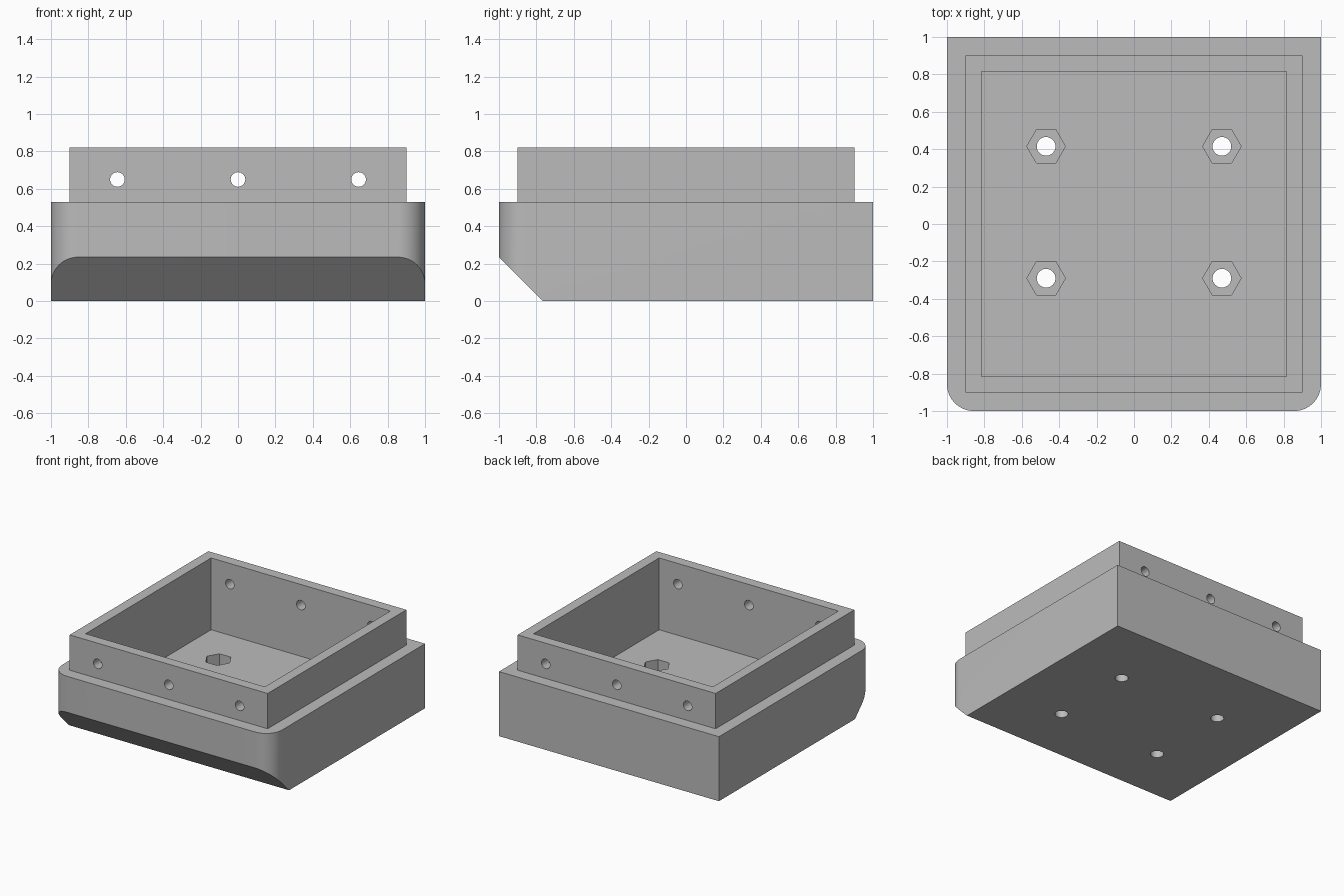
import bpy, bmesh, math
from mathutils import Matrix, Vector

cube = bpy.data.objects.get("Cube")
if cube:
    bpy.data.objects.remove(cube, do_unlink=True)

grey = bpy.data.materials.new("plain_grey")
grey.use_nodes = True
colour = (0.5, 0.5, 0.5, 1)
grey.diffuse_color = colour
grey.node_tree.nodes["Principled BSDF"].inputs["Base Color"].default_value = colour


def finish(name, bm):
    bmesh.ops.recalc_face_normals(bm, faces=bm.faces)
    mesh = bpy.data.meshes.new(name)
    bm.to_mesh(mesh)
    bm.free()
    mesh.materials.append(grey)
    obj = bpy.data.objects.new(name, mesh)
    bpy.context.collection.objects.link(obj)
    return obj


def prism(name, outline, bottom, top):
    """Extrude a flat outline upwards from bottom to top."""
    bm = bmesh.new()
    face = bm.faces.new([bm.verts.new((x, y, bottom)) for x, y in outline])
    extruded = bmesh.ops.extrude_face_region(bm, geom=[face])["geom"]
    verts = [v for v in extruded if isinstance(v, bmesh.types.BMVert)]
    bmesh.ops.translate(bm, verts=verts, vec=(0, 0, top - bottom))
    return finish(name, bm)


def square(half):
    return [(-half, -half), (half, -half), (half, half), (-half, half)]


def drill(name, centre, radius, depth, sides, axis="Z"):
    bm = bmesh.new()
    turn = Matrix.Rotation(math.pi / 2, 4, "X") if axis == "Y" else Matrix.Rotation(math.pi / 2, 4, "Z")
    bmesh.ops.create_cone(bm, cap_ends=True, segments=sides, radius1=radius,
                          radius2=radius, depth=depth,
                          matrix=Matrix.Translation(centre) @ turn)
    return finish(name, bm)


def combine(target, tool, operation):
    mod = target.modifiers.new(operation.lower(), "BOOLEAN")
    mod.operation, mod.object, mod.solver = operation, tool, "EXACT"
    bpy.context.view_layer.objects.active = target
    bpy.ops.object.modifier_apply(modifier=mod.name)
    bpy.data.objects.remove(tool, do_unlink=True)


# Base block, with its two front vertical corners rounded
R, STEPS = 0.145, 16
outline = [(1, 1), (-1, 1)]
for side, start in ((-1, math.pi), (1, 1.5 * math.pi)):
    for i in range(STEPS + 1):
        a = start + i / STEPS * math.pi / 2
        outline.append((side * (1 - R) + R * math.cos(a), R - 1 + R * math.sin(a)))
box = prism("open_box", outline, 0, 0.53)

# Sloped cut under the front edge
CHAMFER = 0.235
bm = bmesh.new()
bm.from_mesh(box.data)
bmesh.ops.holes_fill(bm, edges=bm.edges)
cut = bmesh.ops.bisect_plane(bm, geom=bm.verts[:] + bm.edges[:] + bm.faces[:],
                             plane_co=Vector((0, CHAMFER - 1, 0)),
                             plane_no=Vector((0, -1, -1)), clear_outer=True)
edges = [e for e in cut["geom_cut"] if isinstance(e, bmesh.types.BMEdge)]
bmesh.ops.contextual_create(bm, geom=edges)
bmesh.ops.recalc_face_normals(bm, faces=bm.faces)
bm.to_mesh(box.data)
bm.free()

# Raised rim and the square cavity
combine(box, prism("rim", square(0.9), 0.4, 0.82), "UNION")
combine(box, prism("cavity", square(0.815), 0.23, 1.0), "DIFFERENCE")

# Floor bolt holes with hexagonal nut pockets
for x in (-0.47, 0.47):
    for y in (-0.29, 0.415):
        combine(box, drill("bolt_hole", (x, y, 0.1), 0.05, 0.5, 32), "DIFFERENCE")
        pocket = drill("nut_pocket", (x, y, 0.25), 0.103, 0.28, 6)
        combine(box, pocket, "DIFFERENCE")

# Screw holes through the front and back of the rim
for x in (-0.645, 0, 0.645):
    combine(box, drill("screw_hole", (x, 0, 0.65), 0.039, 3, 32, "Y"), "DIFFERENCE")

bpy.ops.object.select_all(action="DESELECT")
box.select_set(True)
bpy.context.view_layer.objects.active = box
bpy.ops.object.shade_smooth_by_angle(angle=math.radians(30))
